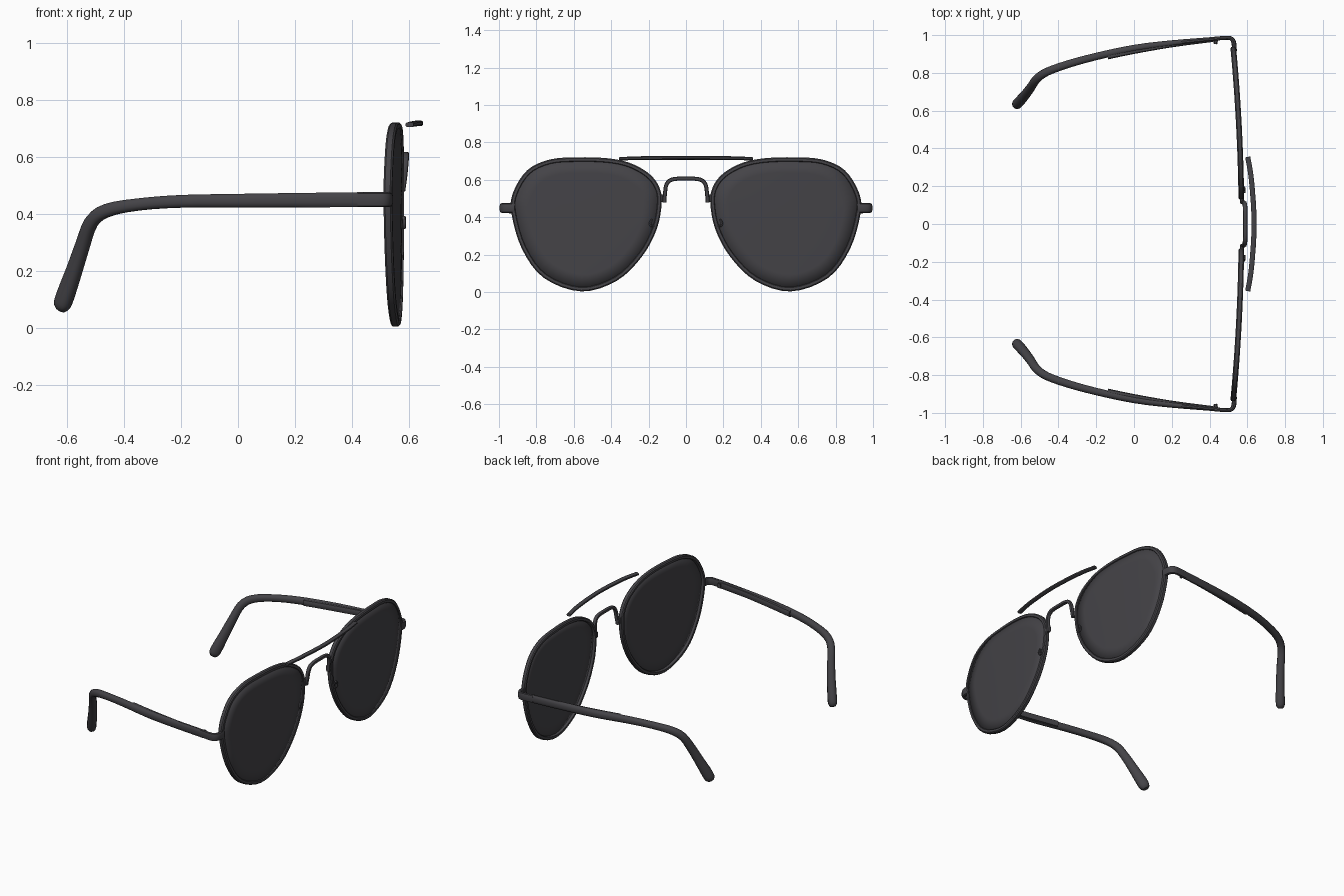
import bpy, math
from mathutils import Vector

if "Cube" in bpy.data.objects:
    bpy.data.objects.remove(bpy.data.objects["Cube"])

mat = bpy.data.materials.new("dark grey")
mat.diffuse_color = (0.058, 0.056, 0.063, 1)
mat.use_nodes = True
mat.node_tree.nodes["Principled BSDF"].inputs["Base Color"].default_value = mat.diffuse_color


def make(name, verts, faces, mirror=True):
    me = bpy.data.meshes.new(name)
    me.from_pydata(verts, [], faces)
    me.materials.append(mat)
    ob = bpy.data.objects.new(name, me)
    bpy.context.collection.objects.link(ob)
    if mirror:
        m = ob.modifiers.new("mirror", 'MIRROR')
        m.use_axis = (False, True, False)
        m.use_mirror_merge = False
    return ob


def smooth_path(pts, steps, closed=False):
    """Catmull-Rom through points of any dimension."""
    n, out = len(pts), []
    for i in range(n if closed else n - 1):
        if closed:
            q = [pts[(i + k) % n] for k in (-1, 0, 1, 2)]
        else:
            q = [pts[min(max(i + k, 0), n - 1)] for k in (-1, 0, 1, 2)]
        for s in range(steps):
            t = s / steps
            out.append([0.5 * (2 * b + (c - a) * t + (2 * a - 5 * b + 4 * c - d) * t * t
                               + (3 * b - a - 3 * c + d) * t ** 3) for a, b, c, d in zip(*q)])
    if not closed:
        out.append(list(pts[-1]))
    return out


def sweep(name, pts, up, steps=3, sides=10, power=0.7, mirror=True):
    """Points are (x, y, z, half side, half up); rounded-box section."""
    path = smooth_path(pts, steps)
    verts, faces, n = [], [], len(path)
    for i, p in enumerate(path):
        t = (Vector(path[min(i + 1, n - 1)][:3]) - Vector(path[max(i - 1, 0)][:3])).normalized()
        side = t.cross(Vector(up)).normalized()
        top = side.cross(t)
        for k in range(sides):
            a = 2 * math.pi * (k + 0.5) / sides
            c, s = math.cos(a), math.sin(a)
            verts.append(Vector(p[:3]) + side * p[3] * math.copysign(abs(c) ** power, c)
                         + top * p[4] * math.copysign(abs(s) ** power, s))
    for i in range(n - 1):
        for k in range(sides):
            j = (k + 1) % sides
            faces.append((i * sides + k, i * sides + j, (i + 1) * sides + j, (i + 1) * sides + k))
    faces.append(tuple(reversed(range(sides))))
    faces.append(tuple(range((n - 1) * sides, n * sides)))
    return make(name, verts, faces, mirror)


def front_x(y):
    return 0.584 - 0.05 * y * y


# Teardrop lens outline (y, z), anticlockwise seen from the front
outline = smooth_path([(0.58, 0.72), (0.42, 0.715), (0.30, 0.69), (0.20, 0.635), (0.145, 0.565),
                       (0.13, 0.48), (0.155, 0.34), (0.235, 0.19), (0.37, 0.06), (0.56, 0.003),
                       (0.76, 0.075), (0.877, 0.23), (0.933, 0.42), (0.925, 0.53),
                       (0.85, 0.65), (0.73, 0.708)], 4, True)
N = len(outline)


def inset(d):
    res = []
    for i in range(N):
        a, b = Vector(outline[i - 1]), Vector(outline[(i + 1) % N])
        t = (b - a).normalized()
        res.append(Vector(outline[i]) + Vector((-t.y, t.x)) * d)
    return res


# Rim: bevelled rectangular section swept round the outline
section = [(0.0, -0.006), (0.0, -0.024), (0.006, -0.03), (0.02, -0.03),
           (0.024, -0.024), (0.024, -0.006), (0.02, 0), (0.006, 0)]
verts, faces = [], []
S = len(section)
for d, dx in section:
    verts += [(front_x(p.x) + dx, p.x, p.y) for p in inset(d)]
for s in range(S):
    for i in range(N):
        j, r = (i + 1) % N, (s + 1) % S
        faces.append((s * N + i, s * N + j, r * N + j, r * N + i))
make("lens_rim", verts, faces)

# Lens: concentric rings bent along the front curve
edge = inset(0.018)
mid = Vector((0.54, 0.38))
verts, faces = [], []
scales = (1, 0.8, 0.6, 0.4, 0.2)
for f in scales:
    for p in edge:
        q = mid + (p - mid) * f
        verts.append((front_x(q.x) - 0.010 + 0.004 * (1 - f * f), q.x, q.y))
for r in range(len(scales) - 1):
    for i in range(N):
        j = (i + 1) % N
        faces.append((r * N + i, r * N + j, (r + 1) * N + j, (r + 1) * N + i))
verts.append((front_x(mid.x) - 0.006, mid.x, mid.y))
last = (len(scales) - 1) * N
faces += [(last + i, last + (i + 1) % N, len(verts) - 1) for i in range(N)]
lens = make("lens", verts, faces)
sol = lens.modifiers.new("thickness", 'SOLIDIFY')
sol.thickness, sol.offset = 0.01, 0

# Brow bar, bowed forward in front of the rims
sweep("brow_bar", [(0.602, -0.355, 0.712, 0.014, 0.009), (0.622, -0.23, 0.716, 0.014, 0.01),
                   (0.636, 0, 0.717, 0.014, 0.01), (0.622, 0.23, 0.716, 0.014, 0.01),
                   (0.602, 0.355, 0.712, 0.014, 0.009)], (0, 0, 1), 4, mirror=False)

# Nose bridge, an upside-down U
half = [(0.575, 0.116, 0.48), (0.582, 0.112, 0.53), (0.586, 0.106, 0.57),
        (0.588, 0.088, 0.595), (0.589, 0.055, 0.605)]
arch = [(x, -y, z, 0.011, 0.012) for x, y, z in half] + [(0.589, 0, 0.606, 0.011, 0.012)]
arch += [(x, y, z, 0.011, 0.012) for x, y, z in reversed(half)]
sweep("nose_bridge", arch, (1, 0, 0), 3, mirror=False)
sweep("bridge_foot", [(0.572, 0.108, 0.5, 0.01, 0.02), (0.572, 0.14, 0.5, 0.01, 0.02)],
      (0, 0, 1), 1)

# Small nose-pad clips on the lens
sweep("pad_clip", [(0.582, 0.165, 0.355, 0.007, 0.007), (0.583, 0.185, 0.352, 0.007, 0.007),
                   (0.583, 0.192, 0.37, 0.007, 0.007), (0.582, 0.18, 0.388, 0.007, 0.007)],
      (1, 0, 0), 2, 6)

# Corner endpieces joining rims to arms
sweep("endpiece", [(0.532, 0.915, 0.449, 0.013, 0.026), (0.529, 0.955, 0.449, 0.013, 0.026),
                   (0.520, 0.977, 0.449, 0.012, 0.026), (0.495, 0.986, 0.449, 0.011, 0.026),
                   (0.42, 0.98, 0.449, 0.011, 0.026)], (0, 0, 1), 3)

# Arms with a bent, thickened ear tip
sweep("temple_arm", [(0.44, 0.981, 0.449, 0.011, 0.027), (0.2, 0.957, 0.447, 0.016, 0.026),
                     (0, 0.93, 0.445, 0.019, 0.025), (-0.2, 0.887, 0.443, 0.020, 0.023),
                     (-0.35, 0.846, 0.432, 0.021, 0.022), (-0.46, 0.806, 0.411, 0.022, 0.024),
                     (-0.515, 0.768, 0.37, 0.023, 0.025), (-0.545, 0.725, 0.29, 0.024, 0.027),
                     (-0.575, 0.685, 0.2, 0.026, 0.030), (-0.605, 0.65, 0.115, 0.028, 0.034),
                     (-0.618, 0.636, 0.078, 0.026, 0.031), (-0.624, 0.63, 0.062, 0.014, 0.018)],
      (0, 0, 1), 3, 12, 0.85)

# Inner reinforcement along each arm, ending in a step
sweep("arm_core", [(0.42, 0.973, 0.449, 0.009, 0.02), (0.2, 0.948, 0.447, 0.013, 0.021),
                   (0, 0.915, 0.445, 0.015, 0.021), (-0.14, 0.888, 0.444, 0.017, 0.021)],
      (0, 0, 1), 3)

# Hinge knuckles
sweep("hinge", [(0.435, 0.975, 0.449, 0.011, 0.016), (0.43, 0.953, 0.449, 0.011, 0.016)],
      (0, 0, 1), 1, 8)

# Consistent normals and smooth shading
bpy.ops.object.select_all(action='DESELECT')
import bmesh
for ob in bpy.context.collection.objects:
    bm = bmesh.new()
    bm.from_mesh(ob.data)
    bmesh.ops.recalc_face_normals(bm, faces=bm.faces)
    bm.to_mesh(ob.data)
    bm.free()
    ob.select_set(True)
    bpy.context.view_layer.objects.active = ob
bpy.ops.object.shade_smooth_by_angle(angle=math.radians(40))
